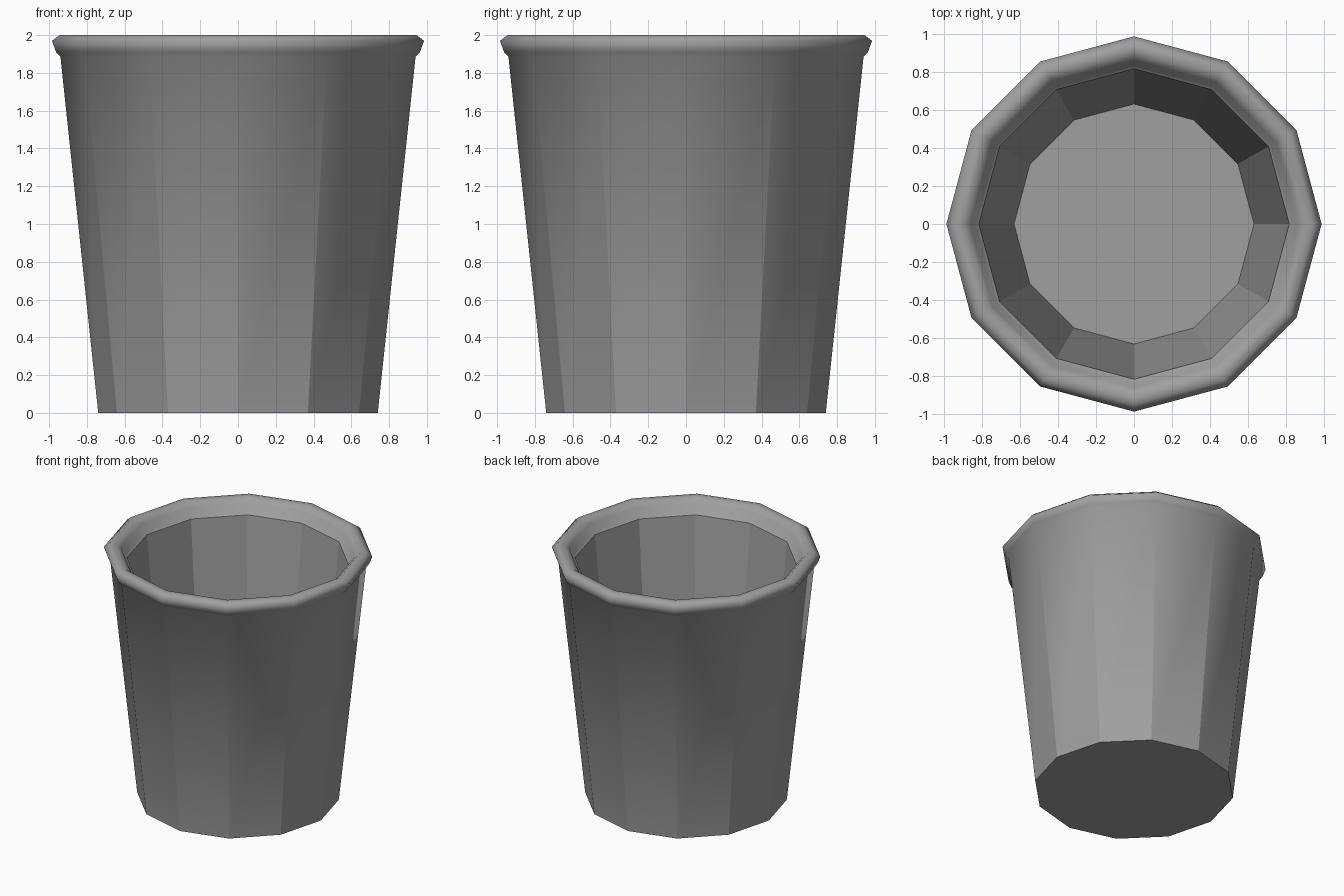
import bpy, bmesh, math

cube = bpy.data.objects.get("Cube")
if cube:
    bpy.data.objects.remove(cube, do_unlink=True)

SIDES = 12

grey = bpy.data.materials.new("plain_grey")
grey.use_nodes = True
colour = (0.35, 0.35, 0.35, 1)
grey.diffuse_color = colour
grey.node_tree.nodes["Principled BSDF"].inputs["Base Color"].default_value = colour

# Profile (radius, height): base, outer wall, rolled rim, inner wall, floor
profile = [(0.74, 0), (0.94, 1.885), (0.963, 1.91), (0.985, 1.97), (0.945, 2),
           (0.90, 2), (0.86, 1.965), (0.83, 1.90), (0.815, 1.89), (0.63, 0.1)]
LIP = len(profile) - 2

bm = bmesh.new()
rings = []
for r, z in profile:
    angles = [2 * math.pi * i / SIDES for i in range(SIDES)]
    rings.append([bm.verts.new((r * math.cos(a), r * math.sin(a), z)) for a in angles])

for lower, upper in zip(rings, rings[1:]):
    for i in range(SIDES):
        j = (i + 1) % SIDES
        bm.faces.new((lower[i], lower[j], upper[j], upper[i]))

# Underside and inner floor
bm.faces.new(rings[0][::-1])
bm.faces.new(rings[-1])

for face in bm.faces:
    face.smooth = True


def sharpen(a, b):
    bm.edges.get((a, b)).smooth = False


# Crisp wall corners, base edge, floor edge and inner lip; the rim stays soft
for i in range(SIDES):
    sharpen(rings[0][i], rings[1][i])
    sharpen(rings[LIP][i], rings[-1][i])
    for ring in (rings[0], rings[LIP], rings[-1]):
        sharpen(ring[i], ring[(i + 1) % SIDES])

mesh = bpy.data.meshes.new("cup")
bm.to_mesh(mesh)
bm.free()
mesh.materials.append(grey)
cup = bpy.data.objects.new("cup", mesh)
bpy.context.collection.objects.link(cup)
